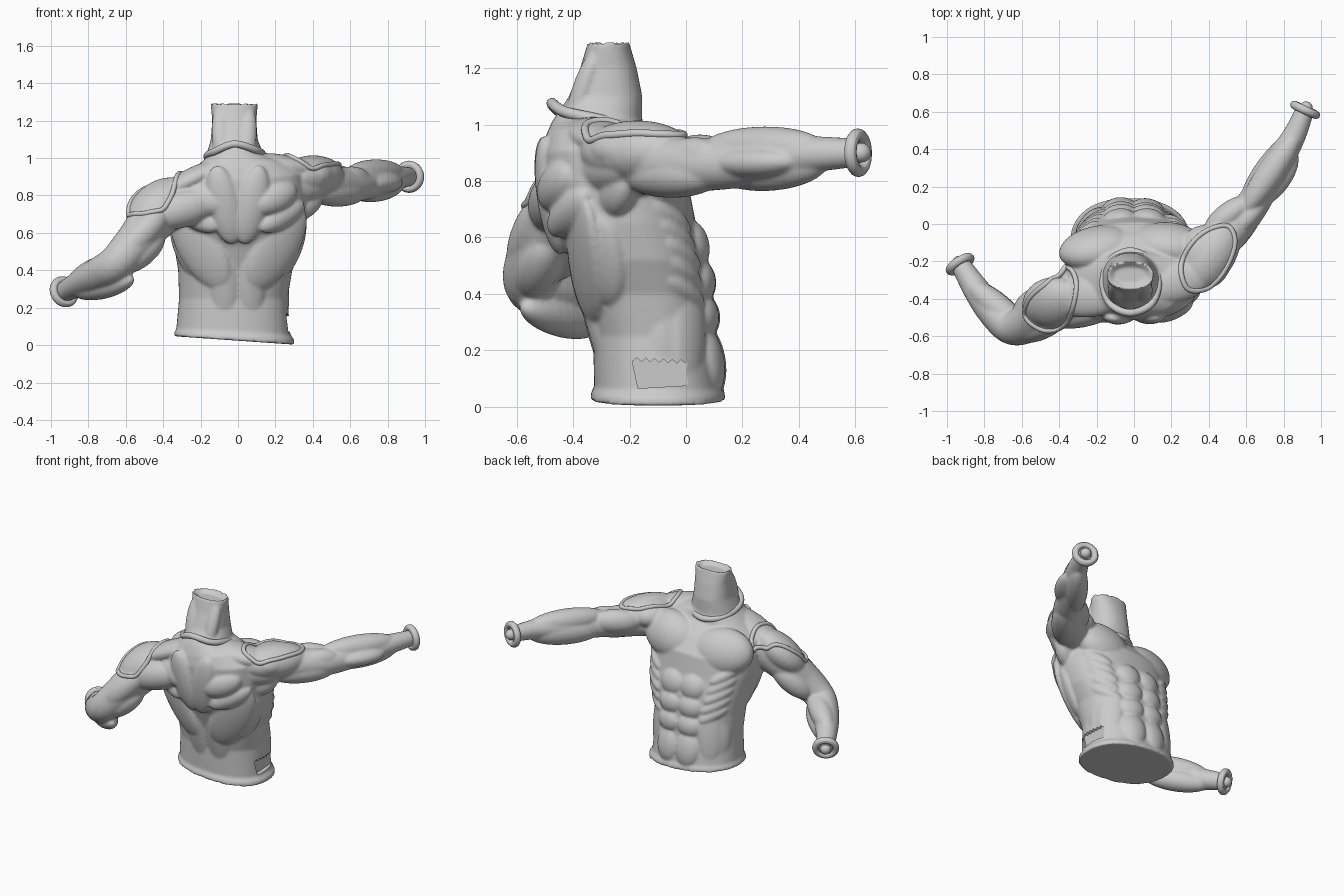
import bpy, bmesh
from math import sin, cos, pi
from mathutils import Vector, Matrix
from mathutils.bvhtree import BVHTree

if "Cube" in bpy.data.objects:
    bpy.data.objects.remove(bpy.data.objects["Cube"])

# torso and neck rings: z, centre x, centre y, half width, half depth, sideways tilt
RINGS = [(.025, -.02, -.10, .322, .24, -.07), (.05, -.02, -.10, .32, .237, -.06),
         (.07, -.025, -.10, .305, .225, -.05), (.25, -.025, -.115, .29, .215, 0),
         (.40, -.015, -.14, .305, .225, 0), (.52, 0, -.17, .34, .24, 0),
         (.65, 0, -.22, .365, .255, 0), (.78, 0, -.25, .37, .26, .04),
         (.88, 0, -.29, .35, .225, .1), (.95, -.01, -.32, .26, .18, .15),
         (1.01, -.02, -.315, .155, .16, .08), (1.1, -.02, -.285, .125, .13, 0),
         (1.2, -.02, -.275, .118, .10, 0), (1.295, -.02, -.275, .126, .072, 0),
         (1.265, -.02, -.275, .085, .045, 0)]
POW = 2.3
bm = bmesh.new()


def loft(rings):
    rows = [[bm.verts.new(p) for p in r] for r in rings]
    n = len(rows[0])
    for a, b in zip(rows, rows[1:]):
        for i in range(n):
            bm.faces.new((a[i], a[(i + 1) % n], b[(i + 1) % n], b[i]))
    bm.faces.new(rows[0][::-1])
    bm.faces.new(rows[-1])


def spline(pts, steps, closed=False):
    """Smooth path through points of any dimension."""
    n, out = len(pts), []
    for i in range(n if closed else n - 1):
        k = [pts[j % n] if closed else pts[min(max(j, 0), n - 1)] for j in range(i - 1, i + 3)]
        for s in range(steps):
            t = s / steps
            out.append(tuple(.5 * (2 * b + (c - a) * t + (2 * a - 5 * b + 4 * c - d) * t * t
                             + (3 * b - a - 3 * c + d) * t ** 3) for a, b, c, d in zip(*k)))
    if not closed:
        out.append(tuple(pts[-1]))
    return out


def blob(p, q, w, t, normal=(0, 0, 1), centre=None):
    """Ellipsoid muscle from p to q with half width w and half depth t."""
    p, q = Vector(p), Vector(q)
    x = (q - p).normalized()
    y = Vector(normal).cross(x).normalized()
    z = x.cross(y)
    m = Matrix((x * (q - p).length / 2, y * w, z * t)).transposed().to_4x4()
    m.translation = centre or (p + q) / 2
    bmesh.ops.create_uvsphere(bm, u_segments=28, v_segments=16, radius=1, matrix=m)


def on_torso(x, z, side):
    """Point and outward normal on the torso, side +1 chest, -1 back."""
    z = max(z, .03)
    for a, b in zip(RINGS, RINGS[1:]):
        if a[0] <= z <= b[0]:
            break
    f = (z - a[0]) / (b[0] - a[0])
    cx, cy, rx, ry = (a[i] + (b[i] - a[i]) * f for i in range(1, 5))
    u = max(-.97, min(.97, (x - cx) / rx))
    v = (1 - abs(u) ** POW) ** (1 / POW)
    n = Vector((u * abs(u) ** (POW - 2) / rx, side * v ** (POW - 1) / ry, 0)).normalized()
    return Vector((cx + u * rx, cy + side * v * ry, z)), n


def torso_muscle(x0, z0, x1, z1, w, rise, side):
    """Mirrored pair of muscles, sunk in so that only rise stands proud."""
    sink = .025
    for s in (1, -1):
        p, q = on_torso(s * x0, z0, side)[0], on_torso(s * x1, z1, side)[0]
        c, n = on_torso(s * (x0 + x1) / 2, (z0 + z1) / 2, side)
        blob(p, q, w, rise + sink, n, c - n * sink)


def limb(pts):
    path = spline(pts, 5)
    rings = []
    for i, p in enumerate(path):
        d = (Vector(path[min(i + 1, len(path) - 1)][:3]) - Vector(path[max(i - 1, 0)][:3])).normalized()
        u = d.cross(Vector((0, 0, 1))).normalized()
        v = u.cross(d)
        rings.append([Vector(p[:3]) + p[3] * (u * cos(a) + v * sin(a))
                      for a in (2 * pi * k / 24 for k in range(24))])
    loft(rings)


# torso core
def ring(z, cx, cy, rx, ry, tilt):
    out = []
    for k in range(64):
        c, s = cos(2 * pi * k / 64), sin(2 * pi * k / 64)
        x = rx * abs(c) ** (2 / POW) * (1 if c > 0 else -1)
        y = ry * abs(s) ** (2 / POW) * (1 if s > 0 else -1)
        out.append(Vector((cx + x, cy + y, z + tilt * x)))
    return out


loft([ring(*r) for r in RINGS])

# chest, abdominals, obliques and ribs
blob((-.01, -.085, .79), (.38, -.13, .86), .155, .11, (.1, 1, .4))
blob((.01, -.085, .78), (-.40, -.17, .81), .155, .11, (-.1, 1, .4))
for z, h in ((.575, .085), (.445, .078), (.32, .078), (.165, .125)):
    torso_muscle(.078, z - h, .082, z + h, .09, .03, 1)
torso_muscle(.2, .5, .235, .06, .085, .014, 1)
torso_muscle(.27, .42, .28, .08, .08, .01, 1)
for i in range(5):
    z = .40 + .065 * i
    torso_muscle(.16 + .012 * i, z - .04, .31 + .01 * i, z + .065, .04, .016, 1)

# back: spine columns, lats, shoulder blades, trapezius
torso_muscle(.07, .06, .08, .62, .08, .018, -1)
torso_muscle(.09, .30, .34, .76, .13, .025, -1)
torso_muscle(.24, .36, .36, .70, .09, .02, -1)
torso_muscle(.03, .54, .12, .96, .09, .03, -1)
torso_muscle(.09, .73, .32, .84, .08, .035, -1)
torso_muscle(.12, .62, .37, .76, .065, .028, -1)
blob((.03, -.36, .99), (.42, -.26, .93), .11, .06)
blob((-.06, -.38, .98), (-.44, -.40, .79), .11, .06)
blob((.08, -.40, .86), (.48, -.22, .85), .08, .10)
blob((-.08, -.43, .79), (-.50, -.50, .67), .09, .10)
blob((.24, -.28, .70), (.44, -.20, .85), .10, .07, (0, 1, 0))

# neck cords
for s in (1, -1):
    blob((-.02 + s * .03, -.16, .93), (-.02 + s * .10, -.26, 1.27), .032, .03, (0, 1, 0))
    blob((-.02 + s * .06, -.42, .96), (-.02 + s * .08, -.31, 1.28), .05, .04, (0, 1, 0))

# raised arm
limb([(.28, -.23, .87, .115), (.45, -.10, .86, .11), (.60, .06, .855, .092), (.68, .18, .86, .085),
      (.75, .30, .88, .082), (.85, .46, .895, .064), (.915, .61, .9, .05)])
for p, q, w, t in (((.27, -.36, .90), (.53, .01, .905), .135, .112),
                   ((.24, -.19, .91), (.52, -.16, .91), .17, .10),
                   ((.38, -.05, .88), (.63, .14, .89), .07, .08),
                   ((.38, -.22, .82), (.68, .12, .82), .085, .08),
                   ((.50, -.08, .88), (.70, .13, .89), .06, .07),
                   ((.58, .05, .91), (.88, .49, .92), .075, .078),
                   ((.58, .10, .835), (.88, .50, .865), .075, .085),
                   ((.64, .10, .86), (.86, .40, .87), .09, .06)):
    blob(p, q, w, t)

# lowered arm
limb([(-.30, -.36, .79, .115), (-.45, -.44, .67, .12), (-.55, -.52, .55, .108), (-.65, -.55, .44, .097),
      (-.74, -.48, .385, .088), (-.83, -.37, .34, .074), (-.935, -.205, .28, .052)])
for p, q, w, t in (((-.30, -.36, .87), (-.57, -.48, .63), .14, .105),
                   ((-.36, -.48, .76), (-.64, -.60, .46), .08, .08),
                   ((-.42, -.36, .68), (-.63, -.48, .46), .08, .08),
                   ((-.40, -.48, .60), (-.64, -.57, .40), .08, .08),
                   ((-.56, -.59, .46), (-.89, -.31, .35), .075, .075),
                   ((-.56, -.58, .355), (-.88, -.31, .28), .07, .07),
                   ((-.60, -.60, .41), (-.84, -.40, .33), .065, .06)):
    blob(p, q, w, t, (0, -.3, 1))


def make(name, b):
    bmesh.ops.recalc_face_normals(b, faces=b.faces)
    me = bpy.data.meshes.new(name)
    b.to_mesh(me)
    b.free()
    ob = bpy.data.objects.new(name, me)
    bpy.context.collection.objects.link(ob)
    return ob


body = make("torso_and_arms", bm)
rm = body.modifiers.new("fuse", 'REMESH')
rm.mode, rm.voxel_size, rm.use_smooth_shade = 'VOXEL', .0085, True
sm = body.modifiers.new("soften", 'SMOOTH')
sm.factor, sm.iterations = .5, 6

# torn slot in the hip
bm = bmesh.new()
outline = [(-.17, .065), (.0, .075), (.03, .10)]
outline += [(.03 - .22 * i / 14, .15 + .01 * i / 14 + (.014 if i % 2 else 0)) for i in range(15)]
loft([[Vector((x, y, z)) for y, z in outline] for x in (.25, .42)])
cutter = make("slot_cutter", bm)
cutter.hide_render = True
cutter.hide_set(True)
bo = body.modifiers.new("slot", 'BOOLEAN')
bo.operation, bo.object, bo.solver = 'DIFFERENCE', cutter, 'EXACT'

tree = BVHTree.FromObject(body, bpy.context.evaluated_depsgraph_get())


def drop(p):
    """Body surface straight below p, or the nearest one when that is far off."""
    hit = tree.ray_cast(Vector((p.x, p.y, 1.5)), Vector((0, 0, -1)))[0]
    return hit if hit and abs(hit.z - p.z) < .12 else tree.find_nearest(p)[0]


def trim(name, pts, r, snap=True):
    path = [Vector(p) for p in spline(pts, 10, True)]
    if snap:
        path = [drop(p) for p in path]
        for _ in range(3):
            path = [(path[i - 1] + path[i] * 2 + path[(i + 1) % len(path)]) / 4 for i in range(len(path))]
    cu = bpy.data.curves.new(name, 'CURVE')
    cu.dimensions, cu.bevel_depth, cu.bevel_resolution = '3D', r, 3
    sp = cu.splines.new('POLY')
    sp.points.add(len(path) - 1)
    for pt, p in zip(sp.points, path):
        pt.co = (*p, 1)
    sp.use_cyclic_u = True
    bpy.context.collection.objects.link(bpy.data.objects.new(name, cu))


# collar and shoulder seams
trim("collar", [(-.02, -.475, 1.075), (.09, -.43, 1.045), (.13, -.32, 1.02), (.09, -.2, .995),
                (-.02, -.145, .975), (-.13, -.2, .985), (-.165, -.32, 1.01), (-.125, -.43, 1.035)], .02, False)
trim("right_shoulder_seam", [(.25, -.24, .98), (.29, -.13, .98), (.38, -.04, .96), (.50, -.01, .95),
                             (.54, -.1, .92), (.49, -.24, .90), (.40, -.34, .90), (.29, -.35, .93)], .014)
trim("left_shoulder_seam", [(-.31, -.30, .90), (-.36, -.23, .86), (-.46, -.31, .78), (-.56, -.40, .69),
                            (-.58, -.50, .67), (-.48, -.57, .74), (-.37, -.54, .84), (-.32, -.42, .90)], .014)

# wrist cuffs with a joint stub in each
for side, c, d in (("right", (.915, .61, .9), (.42, .9, .02)), ("left", (-.93, -.215, .285), (-.5, .78, -.3))):
    c, d = Vector(c), Vector(d).normalized()
    rot = d.to_track_quat('Z', 'Y').to_euler()
    bpy.ops.mesh.primitive_torus_add(major_radius=.064, minor_radius=.022, major_segments=40,
                                     minor_segments=12, location=c, rotation=rot)
    bpy.context.object.name = side + "_cuff"
    bpy.ops.object.shade_smooth_by_angle()
    bpy.ops.mesh.primitive_uv_sphere_add(radius=.035, segments=24, ring_count=12,
                                         location=c + d * .012, rotation=rot)
    bpy.context.object.name = side + "_wrist_stub"
    bpy.ops.object.shade_smooth_by_angle()
